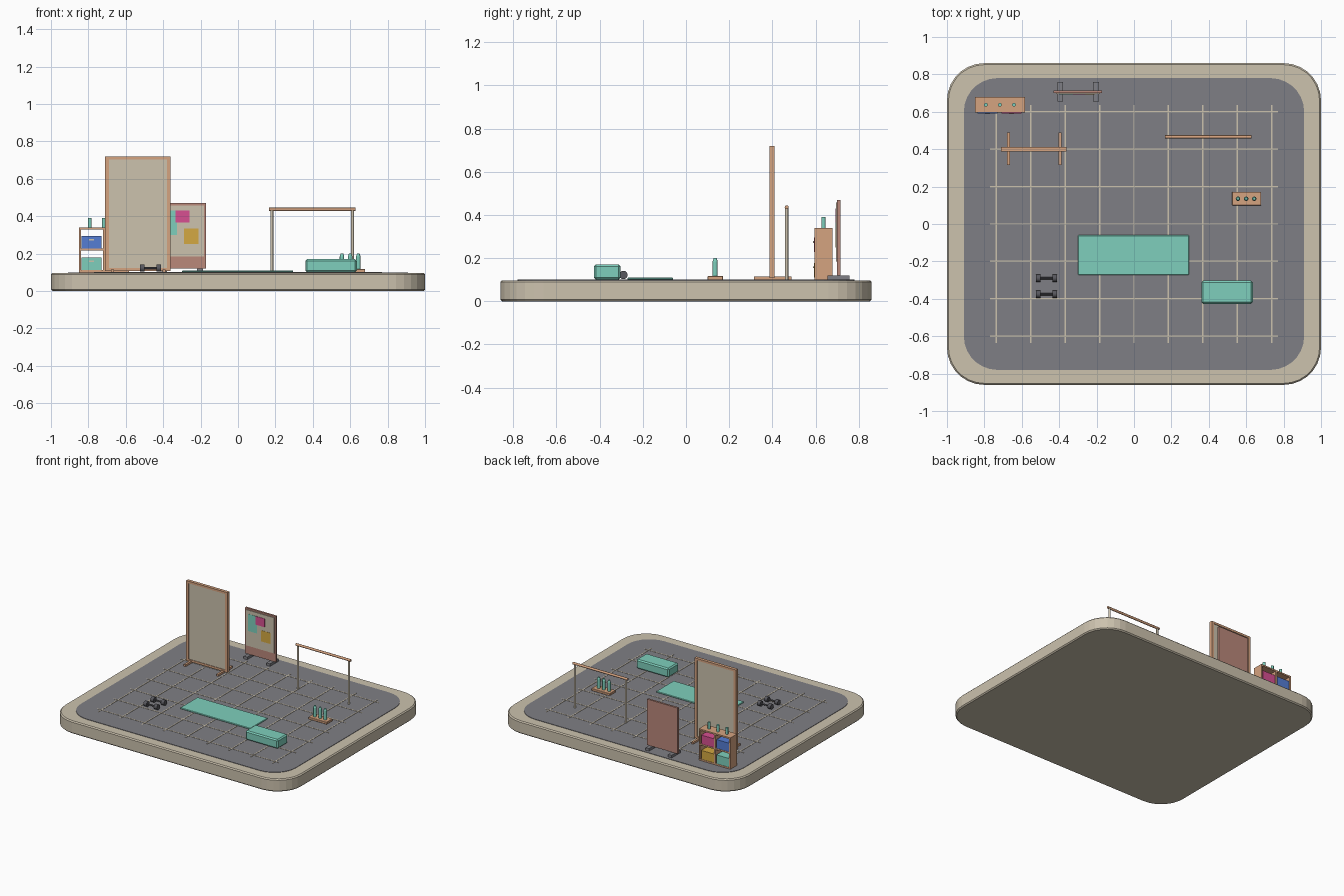
import bpy, bmesh, math
from mathutils import Matrix

if "Cube" in bpy.data.objects:
    bpy.data.objects.remove(bpy.data.objects["Cube"])


def lin(c):
    c /= 255
    return c / 12.92 if c < 0.04045 else ((c + 0.055) / 1.055) ** 2.4


def material(name, r, g, b):
    m = bpy.data.materials.new(name)
    m.diffuse_color = (lin(r), lin(g), lin(b), 1)
    m.use_nodes = True
    m.node_tree.nodes["Principled BSDF"].inputs["Base Color"].default_value = m.diffuse_color
    return m


CREAM = material("cream", 204, 194, 174)
FLOOR = material("slate_grey", 127, 127, 133)
TEAL = material("teal", 126, 207, 188)
WOOD = material("light_wood", 213, 163, 128)
BROWN = material("red_brown", 186, 136, 122)
BLUE = material("blue", 85, 125, 212)
PINK = material("magenta", 215, 80, 145)
GOLD = material("gold", 212, 168, 66)
DARK = material("dark_grey", 88, 88, 94)


def finish(name, bm, mat, smooth=False):
    bmesh.ops.recalc_face_normals(bm, faces=bm.faces)
    me = bpy.data.meshes.new(name)
    bm.to_mesh(me)
    bm.free()
    me.materials.append(mat)
    ob = bpy.data.objects.new(name, me)
    bpy.context.collection.objects.link(ob)
    if smooth:
        bpy.ops.object.select_all(action='DESELECT')
        ob.select_set(True)
        bpy.context.view_layer.objects.active = ob
        bpy.ops.object.shade_smooth_by_angle(angle=math.radians(40))
    return ob


def box(name, x, y, z, mat, bevel=0):
    """Box from (min, max) ranges."""
    bm = bmesh.new()
    bmesh.ops.create_cube(bm, size=1)
    for v in bm.verts:
        v.co = [r[0] + (c + 0.5) * (r[1] - r[0]) for c, r in zip(v.co, (x, y, z))]
    if bevel:
        bmesh.ops.bevel(bm, geom=bm.edges[:], offset=bevel, segments=1, affect='EDGES')
    return finish(name, bm, mat)


def rod(name, center, r, length, mat, axis='Z', sides=12, r2=None):
    bm = bmesh.new()
    m = Matrix.Translation(center)
    if axis == 'X':
        m = m @ Matrix.Rotation(math.pi / 2, 4, 'Y')
    bmesh.ops.create_cone(bm, cap_ends=True, segments=sides, radius1=r,
                          radius2=r if r2 is None else r2, depth=length, matrix=m)
    return finish(name, bm, mat, sides > 8)


def slab(name, hx, hy, rad, z0, z1, mat, bevel=0, seg=7):
    """Rounded rectangle plate."""
    bm = bmesh.new()
    vs = []
    for i, (sx, sy) in enumerate(((1, 1), (-1, 1), (-1, -1), (1, -1))):
        for k in range(seg + 1):
            a = math.pi / 2 * (i + k / seg)
            vs.append(bm.verts.new((sx * (hx - rad) + rad * math.cos(a),
                                    sy * (hy - rad) + rad * math.sin(a), z0)))
    f = bm.faces.new(vs)
    up = bmesh.ops.extrude_face_region(bm, geom=[f])['geom']
    for v in up:
        if isinstance(v, bmesh.types.BMVert):
            v.co.z = z1
    if bevel:
        rim = [e for e in bm.edges if abs(e.verts[0].co.z - e.verts[1].co.z) < 1e-6]
        bmesh.ops.bevel(bm, geom=rim, offset=bevel, segments=1, affect='EDGES')
    return finish(name, bm, mat)


# Base and floor
slab("base_slab", 1.0, 0.86, 0.2, 0, 0.097, CREAM, bevel=0.008)
slab("floor_surface", 0.91, 0.78, 0.18, 0.09, 0.1, FLOOR)

# Floor grid lines
for i in range(-4, 5):
    x = i * 0.184
    box("floor_line_long", (x - .004, x + .004), (-.635, .635), (.097, .102), CREAM)
for i in range(-3, 4):
    y = i * 0.2
    box("floor_line_cross", (-.77, .77), (y - .004, y + .004), (.097, .1018), CREAM)

# Exercise mat and step block
box("exercise_mat", (-.30, .295), (-.272, -.06), (.1, .109), TEAL, .003)
box("step_block", (.36, .635), (-.427, -.303), (.1, .17), TEAL, .009)

# Dumbbells
for y in (-.29, -.375):
    rod("dumbbell_bar", (-.468, y, .122), .006, .1, DARK, 'X', 8)
    for x in (-.512, -.424):
        rod("dumbbell_head", (x, y, .122), .02, .026, DARK, 'X', 10)

# Standing mirror: frame, panel and feet
box("mirror_panel", (-.695, -.375), (.391, .406), (.12, .705), CREAM)
for x in (-.71, -.38):
    box("mirror_side", (x, x + .02), (.387, .411), (.108, .72), WOOD)
for z in (.108, .704):
    box("mirror_rail", (-.70, -.37), (.387, .411), (z, z + .016), WOOD)
for x in (-.672, -.395):
    box("mirror_foot", (x - .008, x + .008), (.315, .488), (.1, .115), WOOD)

# Notice board with pinned sheets
box("board_back", (-.43, -.17), (.7, .715), (.12, .47), BROWN)
box("board_panel", (-.418, -.182), (.695, .702), (.185, .458), CREAM)
for name, x, z, y, m in (("sheet_teal", (-.40, -.325), (.30, .43), .6935, TEAL),
                         ("sheet_pink", (-.335, -.26), (.366, .43), .692, PINK),
                         ("sheet_gold", (-.29, -.21), (.25, .334), .6935, GOLD)):
    box(name, x, (y, .697), z, m)
for x in (-.395, -.203):
    box("board_foot", (x - .015, x + .015), (.655, .758), (.1, .12), FLOOR)

# Barre
rod("barre_rail", (.397, .466, .436), .009, .465, WOOD, 'X')
for x in (.181, .612):
    rod("barre_post", (x, .466, .265), .008, .335, CREAM)

# Bottle rack
box("rack_base", (.525, .68), (.1, .172), (.1, .117), WOOD, .002)
for x in (.556, .6, .643):
    rod("rack_bottle", (x, .135, .150), .012, .07, TEAL)
    rod("rack_bottle_top", (x, .135, .192), .012, .015, TEAL, r2=.007)

# Storage shelf with bins, open front and back
for x in (-.85, -.723, -.595):
    box("shelf_upright", (x, x + .011), (.595, .678), (.1, .335), WOOD)
for z in (.1, .217, .329):
    box("shelf_board", (-.85, -.584), (.595, .678), (z, z + .011), WOOD)
for x, z, m in ((-.783, .228, BLUE), (-.783, .111, TEAL), (-.655, .228, PINK), (-.655, .111, GOLD)):
    box("storage_bin", (x - .053, x + .053), (.592, .675), (z, z + .067), m)
    box("bin_handle", (x - .013, x + .013), (.588, .593), (z + .043, z + .051), CREAM)
for x in (-.792, -.717, -.642):
    rod("shelf_bottle", (x, .637, .365), .01, .05, TEAL)
